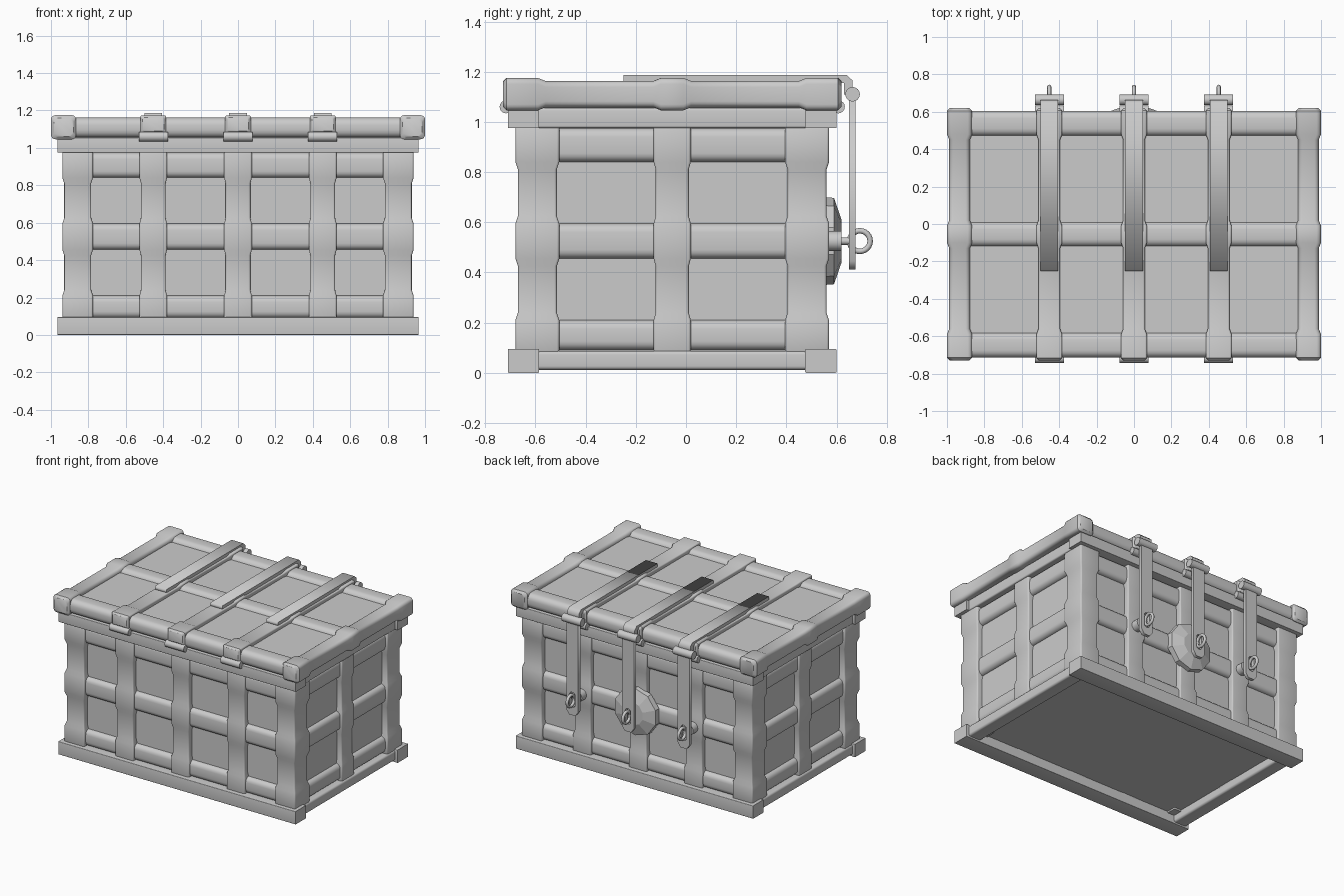
import bpy, bmesh, math
from mathutils import Matrix, Vector

if "Cube" in bpy.data.objects:
    bpy.data.objects.remove(bpy.data.objects["Cube"])

C = -0.055                      # chest centre in depth
STRAPS = (-0.453, 0, 0.453)     # strap positions across the width
BANDS = ((0.09, 0.21), (0.455, 0.595), (0.84, 0.975))

mat = bpy.data.materials.new("plain grey")
mat.use_nodes = True
grey = (0.6, 0.6, 0.6, 1)
mat.diffuse_color = grey
mat.node_tree.nodes["Principled BSDF"].inputs["Base Color"].default_value = grey


def finish(name, bm, smooth=True):
    bmesh.ops.recalc_face_normals(bm, faces=bm.faces)
    me = bpy.data.meshes.new(name)
    bm.to_mesh(me)
    bm.free()
    ob = bpy.data.objects.new(name, me)
    bpy.context.collection.objects.link(ob)
    me.materials.append(mat)
    if smooth:
        bpy.ops.object.select_all(action='DESELECT')
        ob.select_set(True)
        bpy.context.view_layer.objects.active = ob
        bpy.ops.object.shade_smooth_by_angle(angle=math.radians(40))
    return ob


def section(hu, hv, r, seg=4):
    """Rounded rectangle outline."""
    pts = []
    for k, (su, sv) in enumerate(((1, 1), (-1, 1), (-1, -1), (1, -1))):
        for i in range(seg + 1):
            a = math.pi / 2 * (k + i / seg)
            pts.append((su * (hu - r) + r * math.cos(a), sv * (hv - r) + r * math.sin(a)))
    return pts


def bar(name, axis, lo, hi, r=0.008, bulges=(), grow=0.01, ramp=0.03, tip=0.0):
    """Rounded bar from corner lo to corner hi along an axis, swelling at bulges."""
    u, v = [i for i in range(3) if i != axis]
    a, b = lo[axis], hi[axis]
    st = {}
    for p, q in bulges:
        st.update({p - ramp: 0, p: grow, q: grow, q + ramp: 0})
    ends = [next((grow for p, q in bulges if p - 1e-6 <= e <= q + 1e-6), 0) for e in (a, b)]
    st = {k: g for k, g in st.items() if a + tip + 1e-4 < k < b - tip - 1e-4}
    st.update({a: ends[0] - tip, b: ends[1] - tip})
    if tip:
        st.update({a + tip: ends[0], b - tip: ends[1]})
    cu, cv = (lo[u] + hi[u]) / 2, (lo[v] + hi[v]) / 2
    bm, rings = bmesh.new(), []
    for pos, g in sorted(st.items()):
        ring = []
        for pu, pv in section((hi[u] - lo[u]) / 2 + g, (hi[v] - lo[v]) / 2 + g, r):
            co = Vector()
            co[axis], co[u], co[v] = pos, cu + pu, cv + pv
            ring.append(bm.verts.new(co))
        rings.append(ring)
    n = len(rings[0])
    for s, t in zip(rings, rings[1:]):
        for i in range(n):
            j = (i + 1) % n
            bm.faces.new((s[i], s[j], t[j], t[i]))
    bm.faces.new(rings[0])
    bm.faces.new(rings[-1])
    return finish(name, bm)


def pair(c, side, inner, outer):
    return sorted((c + side * inner, c + side * outer))


def box(name, lo, hi):
    bm = bmesh.new()
    size = [h - l for l, h in zip(lo, hi)]
    mid = [(h + l) / 2 for l, h in zip(lo, hi)]
    bmesh.ops.create_cube(bm, size=1, matrix=Matrix.Translation(mid) @ Matrix.Diagonal((*size, 1)))
    return finish(name, bm, False)


def rod(name, axis, mid, r1, length, r2=None, sides=16):
    """Cylinder or cone along an axis."""
    turn = {0: Matrix.Rotation(math.pi / 2, 4, 'Y'), 1: Matrix.Rotation(-math.pi / 2, 4, 'X')}[axis]
    bm = bmesh.new()
    bmesh.ops.create_cone(bm, cap_ends=True, segments=sides, radius1=r1,
                          radius2=r1 if r2 is None else r2, depth=length,
                          matrix=Matrix.Translation(mid) @ turn)
    return finish(name, bm, sides > 12)


# Panels
box("body_panels", (-0.89, C - 0.575, 0.07), (0.89, C + 0.575, 1.0))
box("lid_panel", (-0.93, C - 0.63, 1.0), (0.93, C + 0.63, 1.135))

# Base and rim frames
for s, side in ((-1, "front"), (1, "back")):
    y0, y1 = pair(C, s, 0.53, 0.655)
    bar("base_rail_" + side, 0, (-0.965, y0, 0), (0.965, y1, 0.095), 0.004)
    bar("rim_rail_" + side, 0, (-0.965, y0, 0.975), (0.965, y1, 1.055), 0.004)
for s, side in ((-1, "right"), (1, "left")):
    x0, x1 = pair(0, s, 0.84, 0.945)
    bar("base_rail_" + side, 1, (x0, C - 0.54, 0.012), (x1, C + 0.54, 0.087), 0.015)
    bar("rim_rail_" + side, 1, (x0, C - 0.54, 0.975), (x1, C + 0.54, 1.055), 0.01)

# Corner posts
for sx in (-1, 1):
    for sy in (-1, 1):
        x0, x1 = pair(0, sx, 0.785, 0.929)
        y0, y1 = pair(C, sy, 0.46, 0.615)
        bar("corner_post", 2, (x0, y0, 0.06), (x1, y1, 1.0), 0.01, BANDS)

# Horizontal bands and vertical straps around the body
for s, side in ((-1, "front"), (1, "back")):
    y0, y1 = pair(C, s, 0.52, 0.608)
    for z0, z1 in BANDS:
        bar("body_band_" + side, 0, (-0.86, y0, z0), (0.86, y1, z1), 0.035)
    y0, y1 = pair(C, s, 0.53, 0.613)
    for x in STRAPS:
        bar("body_strap_" + side, 2, (x - 0.066, y0, 0.06), (x + 0.066, y1, 1.0), 0.01, BANDS, 0.008)
for s, side in ((-1, "right"), (1, "left")):
    x0, x1 = pair(0, s, 0.83, 0.922)
    for z0, z1 in BANDS:
        bar("body_band_" + side, 1, (x0, C - 0.54, z0), (x1, C + 0.54, z1), 0.035)
    x0, x1 = pair(0, s, 0.84, 0.927)
    bar("body_strap_" + side, 2, (x0, C - 0.066, 0.06), (x1, C + 0.066, 1.0), 0.01, BANDS, 0.008)

# Lid rails, end bars and straps
LID = ((C - 0.675, C - 0.535), (C - 0.045, C + 0.045), (C + 0.535, C + 0.675))
for y0, y1 in ((C - 0.66, C - 0.525), (C + 0.525, C + 0.66)):
    bar("lid_rail", 0, (-0.93, y0, 1.055), (0.93, y1, 1.162), 0.04)
bar("lid_middle_rail", 0, (-0.93, C - 0.066, 1.06), (0.93, C + 0.066, 1.162), 0.04)
for s in (-1, 1):
    x0, x1 = pair(0, s, 0.877, 0.988)
    bar("lid_end_bar", 1, (x0, C - 0.675, 1.058), (x1, C + 0.675, 1.163), 0.024, LID, 0.012, 0.03, 0.015)
for x in STRAPS:
    bar("lid_strap", 1, (x - 0.058, C - 0.674, 1.09), (x + 0.058, C + 0.674, 1.163),
        0.01, LID, 0.011, 0.03, 0.012)
    for s in (-1, 1):
        rod("lid_knuckle", 0, (x, C + s * 0.662, 1.06), 0.026, 0.155)


def outline(name, loops, thick, matrix):
    """Flat plate with optional holes, extruded to a thickness."""
    cu = bpy.data.curves.new(name, 'CURVE')
    cu.dimensions, cu.fill_mode, cu.extrude = '2D', 'BOTH', thick / 2
    for pts in loops:
        sp = cu.splines.new('POLY')
        sp.points.add(len(pts) - 1)
        sp.use_cyclic_u = True
        for p, (a, b) in zip(sp.points, pts):
            p.co = (a, b, 0, 1)
    cu.materials.append(mat)
    ob = bpy.data.objects.new(name, cu)
    bpy.context.collection.objects.link(ob)
    ob.matrix_world = matrix
    bpy.ops.object.select_all(action='DESELECT')
    ob.select_set(True)
    bpy.context.view_layer.objects.active = ob
    bpy.ops.object.convert(target='MESH')


# Hasps: top bar, hinge, hanging slotted plate and ring staple
upright = Matrix.Rotation(math.pi / 2, 4, 'X')
sideways = Matrix.Rotation(math.pi / 2, 4, 'Z') @ upright
top_bar = [(-0.25, 1.155), (-0.25, 1.187), (0.64, 1.187), (0.664, 1.165),
           (0.664, 1.11), (0.63, 1.11), (0.63, 1.155)]
for x in STRAPS:
    outline("hasp_top_bar", [top_bar], 0.095, Matrix.Translation((x, 0, 0)) @ sideways)
    rod("hasp_hinge", 0, (x, 0.664, 1.11), 0.029, 0.155)
    plate = [(-0.048, 1.11), (-0.048, 0.445), (-0.025, 0.412), (0.025, 0.412), (0.048, 0.445), (0.048, 1.11)]
    slot = [(px, 0.525 + pz) for px, pz in section(0.022, 0.055, 0.018)]
    outline("hasp_plate", [plate, slot], 0.025, Matrix.Translation((x, 0.663, 0)) @ upright)
    rod("staple_shaft", 1, (x, 0.61, 0.525), 0.015, 0.1)
    bpy.ops.mesh.primitive_torus_add(major_radius=0.041, minor_radius=0.011, major_segments=24,
                                     minor_segments=8, location=(x, 0.693, 0.525),
                                     rotation=(0, math.pi / 2, 0))
    ring = bpy.context.object
    ring.name = "staple_ring"
    ring.data.materials.append(mat)
    bpy.ops.object.shade_smooth_by_angle(angle=math.radians(60))
    if x:
        rod("staple_boss", 1, (x, 0.58, 0.525), 0.04, 0.08)

# Faceted lock boss behind the middle hasp
rod("lock_boss_rim", 1, (0, 0.57, 0.525), 0.175, 0.04, 0.172, 10)
rod("lock_boss_face", 1, (0, 0.605, 0.525), 0.172, 0.03, 0.085, 10)
